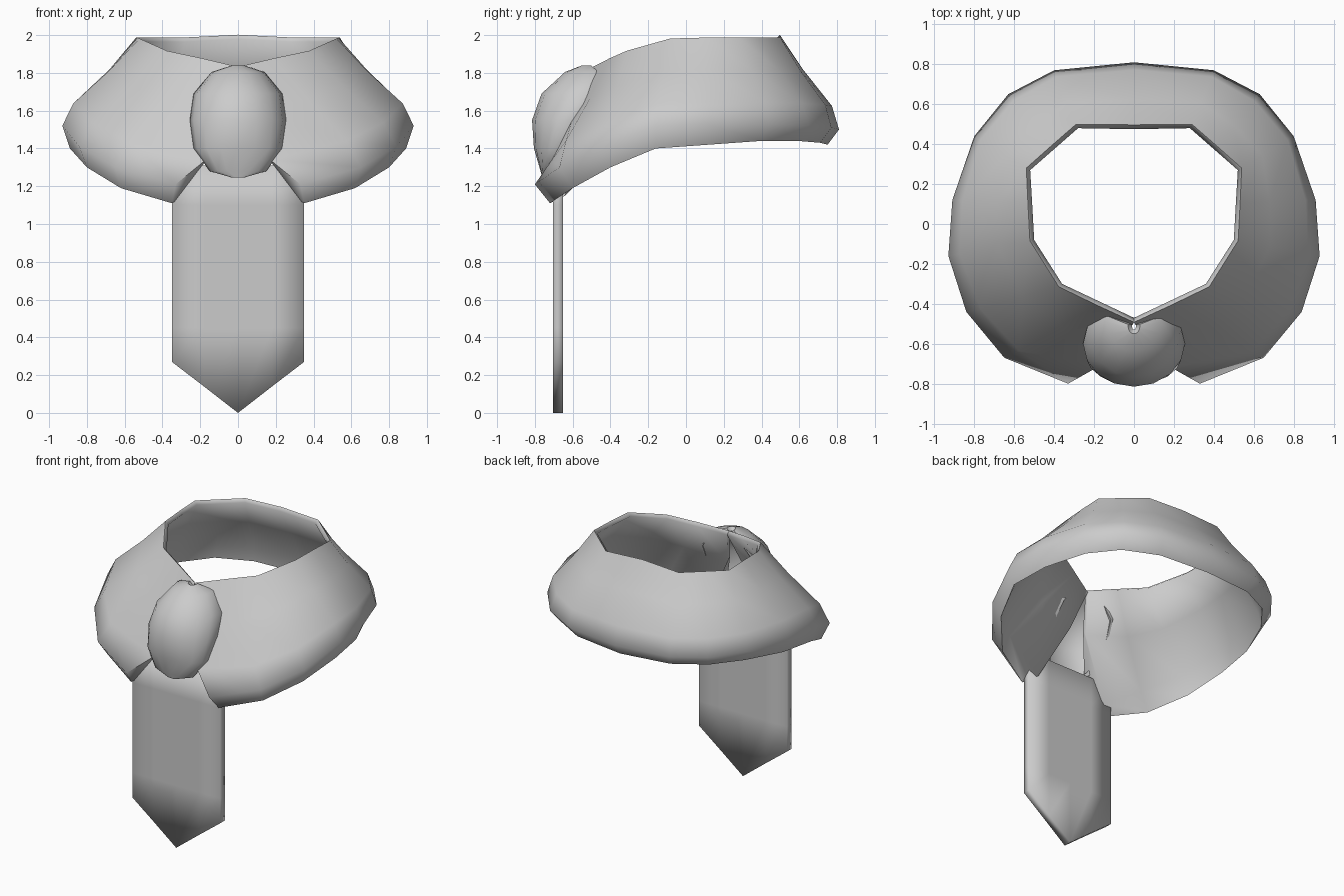
import bpy, math
from mathutils import Vector

cube = bpy.data.objects.get("Cube")
if cube:
    bpy.data.objects.remove(cube, do_unlink=True)

cloth = bpy.data.materials.new("grey cloth")
cloth.use_nodes = True
GREY = (0.6, 0.6, 0.6, 1)
cloth.diffuse_color = GREY
cloth.node_tree.nodes["Principled BSDF"].inputs["Base Color"].default_value = GREY


def make(name, verts, faces, angle):
    mesh = bpy.data.meshes.new(name)
    mesh.from_pydata([tuple(v) for v in verts], [], faces)
    mesh.materials.append(cloth)
    obj = bpy.data.objects.new(name, mesh)
    bpy.context.collection.objects.link(obj)
    bpy.ops.object.select_all(action="DESELECT")
    obj.select_set(True)
    bpy.context.view_layer.objects.active = obj
    # weld the shared points and face everything outwards
    bpy.ops.object.mode_set(mode="EDIT")
    bpy.ops.mesh.select_all(action="SELECT")
    bpy.ops.mesh.remove_doubles(threshold=0.0005)
    bpy.ops.mesh.normals_make_consistent(inside=False)
    bpy.ops.object.mode_set(mode="OBJECT")
    bpy.ops.object.shade_smooth_by_angle(angle=math.radians(angle))
    return obj


def mirrored(points):
    """Half ring from front to back, continued round the other side."""
    half = [Vector(p) for p in points]
    return half + [Vector((-p.x, p.y, p.z)) for p in reversed(half)]


def grid_faces(rows, cols, wrap_rows=False):
    return [(i * cols + j, i * cols + j + 1,
             (i + 1) % rows * cols + j + 1, (i + 1) % rows * cols + j)
            for i in range(rows if wrap_rows else rows - 1)
            for j in range(cols - 1)]


def between(a, b, t, bulge):
    """Ring part-way from a to b, pushed outwards and up by bulge."""
    ring = []
    for p, q in zip(a, b):
        v = Vector(p).lerp(Vector(q), t)
        out = Vector((v.x, v.y, 0)).normalized()
        ring.append(v + out * bulge + Vector((0, 0, bulge)))
    return ring


# Collar: neck opening, widest rim and turned-under lip, front to back
opening = [(0, -.47, 1.81), (.18, -.385, 1.855), (.36, -.3, 1.895), (.5, -.08, 1.96),
           (.51, .1, 1.965), (.52, .27, 1.965), (.4, .375, 1.965), (.28, .48, 1.965),
           (0, .475, 1.98)]
rim = [(.33, -.8, 1.21), (.65, -.67, 1.3), (.84, -.44, 1.41), (.93, -.16, 1.52),
       (.91, .12, 1.53), (.8, .44, 1.53), (.63, .65, 1.52), (.4, .77, 1.51),
       (0, .81, 1.5)]
lip = [(.35, -.72, 1.11), (.62, -.6, 1.19), (.8, -.4, 1.3), (.89, -.16, 1.4),
       (.86, .12, 1.42), (.75, .4, 1.44), (.6, .59, 1.44), (.37, .71, 1.43),
       (0, .75, 1.42)]
neck = between(opening, opening, 0, .022)
upper = between(neck, rim, .38, .005)
lower = between(neck, rim, .8, .025)
upper[0] = Vector((.06, -.59, 1.6))
lower[0] = Vector((.17, -.71, 1.34))
inner_low = between(lower, lip, .3, -.04)
inner_high = between(upper, lip, .04, -.025)
inner_low[0] = Vector((.28, -.64, 1.15))
sections = [mirrored(r) for r in (neck, upper, lower, rim, lip,
                                  inner_low, inner_high, opening)]
cols = len(sections[0])
faces = grid_faces(len(sections), cols, wrap_rows=True)
for j in (0, cols - 1):                       # ends of the two front flaps
    k = [i * cols + j for i in range(len(sections))]
    faces += [(k[0], k[1], k[6], k[7]), (k[1], k[2], k[5], k[6]),
              (k[2], k[3], k[4], k[5])]
make("collar", [v for s in sections for v in s], faces, 85)

# Knot: hollow half egg; each level is height, half width, edge y, front y
levels = [(1.84, .03, -.51, -.55), (1.805, .14, -.49, -.64), (1.69, .235, -.52, -.765),
          (1.55, .255, -.6, -.815), (1.4, .235, -.67, -.805), (1.28, .15, -.73, -.77),
          (1.245, .03, -.755, -.76)]
STEPS = 8


def arc(z, w, y_edge, y_front, inset):
    tuck = .05 * w / .255                     # edge tucked in behind the collar
    pts = [Vector(((w - inset) * .93, y_edge + tuck, z))]
    for s in range(STEPS + 1):
        a = math.pi * s / STEPS
        depth = max(y_edge - y_front - inset, .003)
        pts.append(Vector((math.cos(a) * (w - inset),
                           y_edge - depth * math.sin(a), z)))
    return pts + [Vector((-(w - inset) * .93, y_edge + tuck, z))]


rows = [arc(*lv, 0) for lv in levels]
rows += [arc(1.545 + (z - 1.545) * .92, w, e, f, .02)
         for z, w, e, f in reversed(levels)]
n = STEPS + 3
knot_faces = grid_faces(len(rows), n, wrap_rows=True)
last = len(rows) - 1
for j in (0, n - 1):                          # thin edge between both skins
    knot_faces += [(i * n + j, (i + 1) * n + j, (last - i - 1) * n + j, (last - i) * n + j)
                   for i in range(len(levels) - 1)]
make("knot", [v for r in rows for v in r], knot_faces, 60)

# Hanging tail: flat strip with a pointed end, softly shaded all over
xs = [-.35, -.18, 0, .18, .35]
heights = [[.27, .14, 0, .14, .27], [.45] * 5, [1.1] * 5, [1.31] * 5]
verts = [(x, y, z) for y in (-.705, -.65) for row in heights for x, z in zip(xs, row)]
front = grid_faces(4, 5)
back = [tuple(i + 20 for i in reversed(f)) for f in front]
border = [0, 1, 2, 3, 4, 9, 14, 19, 18, 17, 16, 15, 10, 5]
sides = [(b, a, a + 20, b + 20) for a, b in zip(border, border[1:] + border[:1])]
make("tail", verts, front + back + sides, 180)
